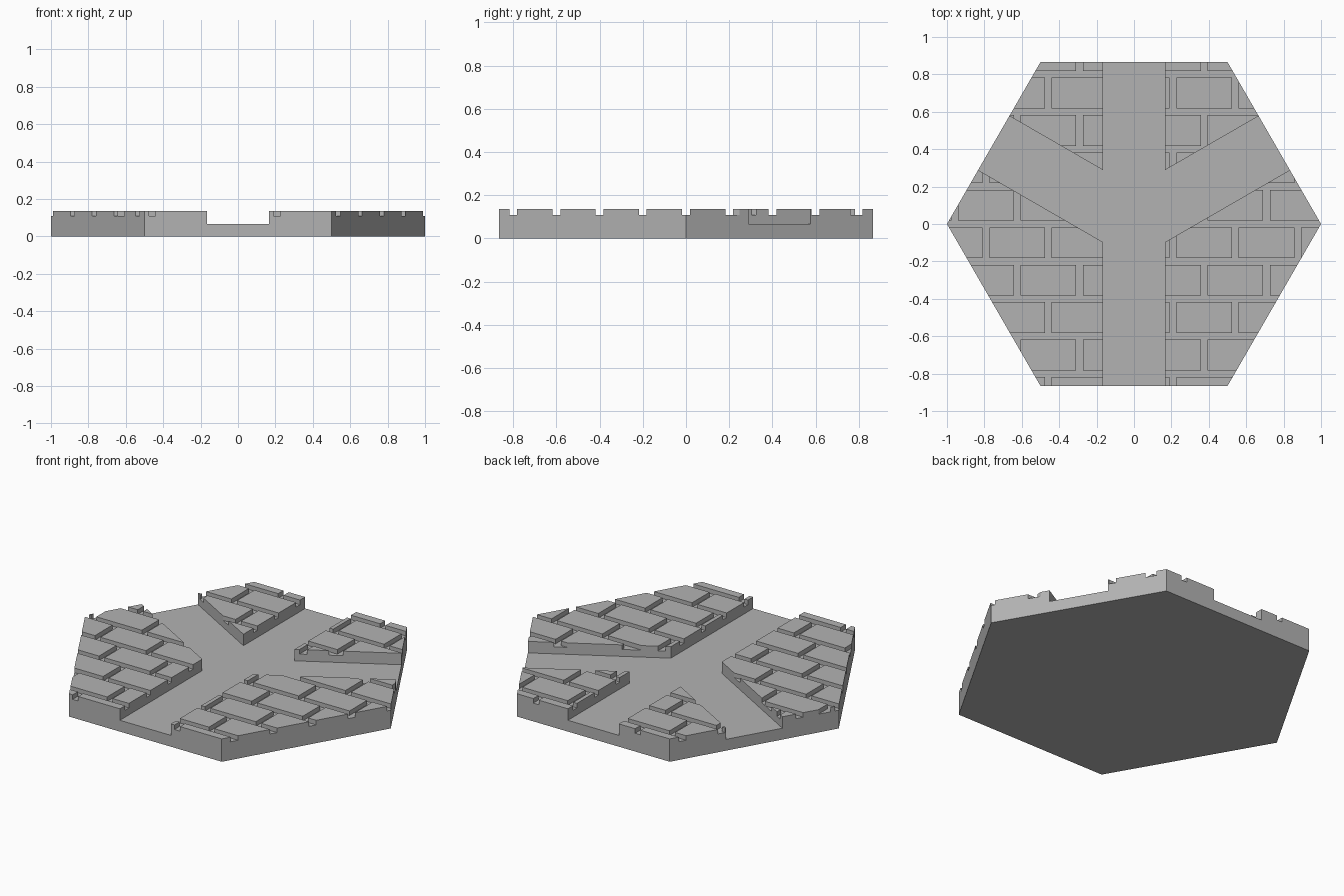
import bpy, bmesh, math
from mathutils import Matrix

if "Cube" in bpy.data.objects:
    bpy.data.objects.remove(bpy.data.objects["Cube"], do_unlink=True)

TOP, ROAD_Z, JOINT_Z = 0.135, 0.067, 0.108
ROAD_W, JOINT = 1 / 3, 0.036
ROW, BRICK = 0.2, 1 / 3

stone = bpy.data.materials.new("grey stone")
stone.use_nodes = True
GREY = (0.45, 0.45, 0.45, 1)
stone.diffuse_color = GREY
stone.node_tree.nodes["Principled BSDF"].inputs["Base Color"].default_value = GREY


def make_object(name, bm):
    mesh = bpy.data.meshes.new(name)
    bm.to_mesh(mesh)
    bm.free()
    mesh.materials.append(stone)
    obj = bpy.data.objects.new(name, mesh)
    bpy.context.collection.objects.link(obj)
    return obj


def add_box(bm, x0, x1, y0, y1, z0, angle=0):
    """Box from z0 to well above the tile, turned about the z axis."""
    z1 = TOP + 0.2
    place = (Matrix.Rotation(angle, 4, "Z")
             @ Matrix.Translation(((x0 + x1) / 2, (y0 + y1) / 2, (z0 + z1) / 2))
             @ Matrix.Diagonal((x1 - x0, y1 - y0, z1 - z0, 1)))
    bmesh.ops.create_cube(bm, size=1, matrix=place)


def carve(target, name, bm):
    """Cut the boxes out of the target, then drop the cutter."""
    cutter = make_object(name, bm)
    cutter.hide_render = True
    mod = target.modifiers.new(name, "BOOLEAN")
    mod.operation, mod.solver, mod.object = "DIFFERENCE", "EXACT", cutter
    mod.use_self = True
    bpy.context.view_layer.objects.active = target
    bpy.ops.object.modifier_apply(modifier=name)
    bpy.data.objects.remove(cutter, do_unlink=True)


# Hexagonal slab with points on the x axis
bm = bmesh.new()
ring = [bm.verts.new((math.cos(math.radians(a)), math.sin(math.radians(a)), 0))
        for a in range(0, 360, 60)]
base = bm.faces.new(ring)
side = bmesh.ops.extrude_face_region(bm, geom=[base])["geom"]
bmesh.ops.translate(bm, vec=(0, 0, TOP),
                    verts=[v for v in side if isinstance(v, bmesh.types.BMVert)])
bmesh.ops.recalc_face_normals(bm, faces=bm.faces)
tile = make_object("paved_hex_tile", bm)

# Joints between brick rows
bm = bmesh.new()
for k in range(-4, 5):
    add_box(bm, -2, 2, k * ROW - JOINT / 2, k * ROW + JOINT / 2, JOINT_Z)
carve(tile, "row_joints", bm)

# Joints between bricks, staggered from row to row
bm = bmesh.new()
for k in range(-5, 5):
    offset = 0.042 if k % 2 == 0 else 0.042 + BRICK / 2
    for i in range(-4, 4):
        x = offset + i * BRICK
        add_box(bm, x - JOINT / 2, x + JOINT / 2, k * ROW, (k + 1) * ROW, JOINT_Z)
carve(tile, "brick_joints", bm)

# Sunken roads: one straight through, two branching to the back corners
bm = bmesh.new()
add_box(bm, -2, 2, -ROAD_W / 2, ROAD_W / 2, ROAD_Z, math.radians(90))
carve(tile, "main_road", bm)
for degrees in (30, 150):
    bm = bmesh.new()
    add_box(bm, 0, 2, -ROAD_W / 2, ROAD_W / 2, ROAD_Z, math.radians(degrees))
    carve(tile, "branch_road", bm)

# Merge flat leftovers
bm = bmesh.new()
bm.from_mesh(tile.data)
bmesh.ops.remove_doubles(bm, verts=bm.verts, dist=0.0001)
bmesh.ops.dissolve_limit(bm, angle_limit=0.01, verts=bm.verts, edges=bm.edges)
bm.to_mesh(tile.data)
bm.free()
